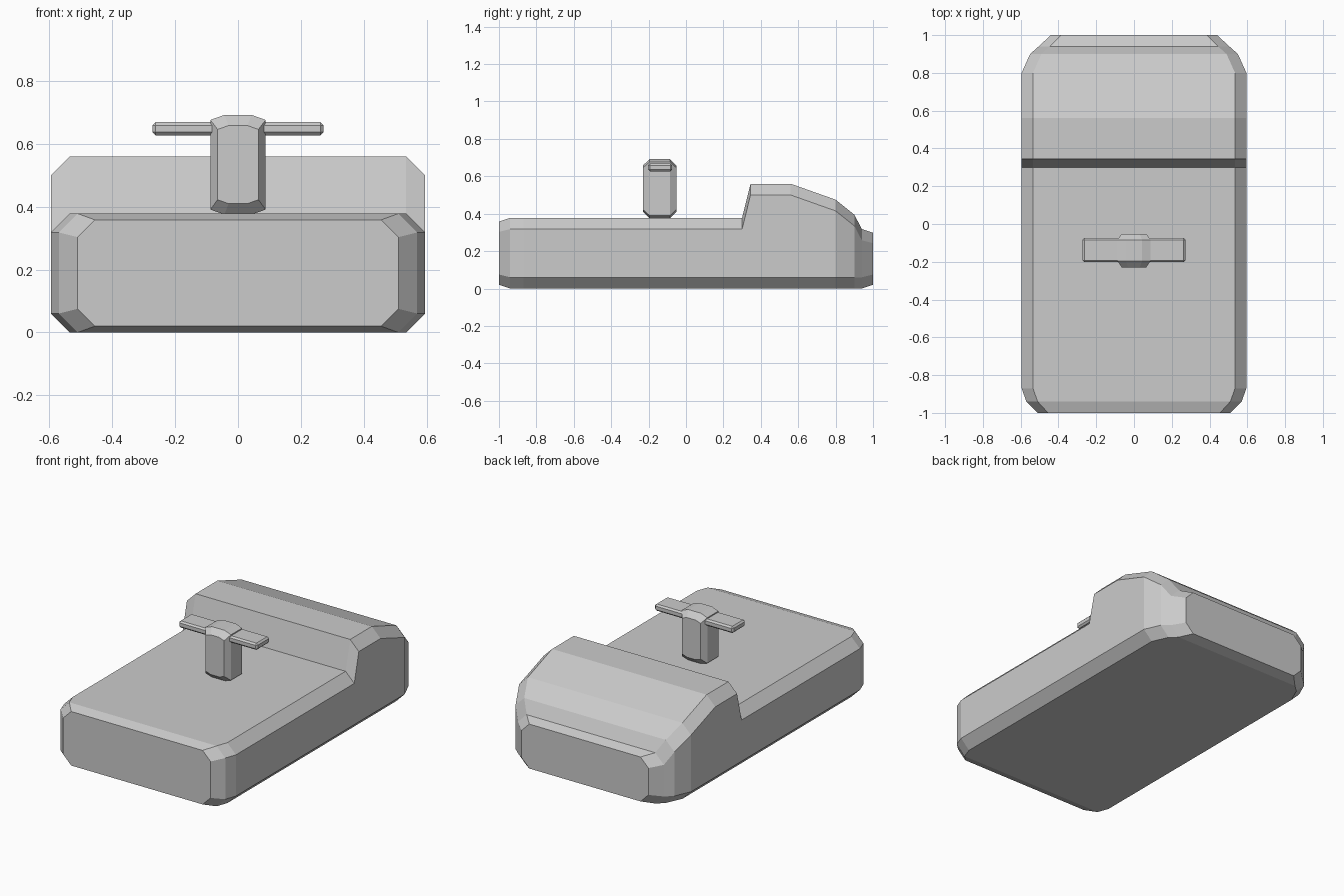
import bpy, bmesh

if "Cube" in bpy.data.objects:
    bpy.data.objects.remove(bpy.data.objects["Cube"])


def loft(name, sections):
    """Skin octagonal sections stacked along y: (y, half width, z low, z high, corner x, corner z)."""
    bm = bmesh.new()
    rings = []
    for y, w, z0, z1, cx, cz in sections:
        right = [(w - cx, z0), (w, z0 + cz), (w, z1 - cz), (w - cx, z1)]
        outline = right + [(-x, z) for x, z in reversed(right)]
        rings.append([bm.verts.new((x, y, z)) for x, z in outline])
    for a, b in zip(rings, rings[1:]):
        for i in range(8):
            j = (i + 1) % 8
            bm.faces.new((a[i], a[j], b[j], b[i]))
    bm.faces.new(rings[0])
    bm.faces.new(rings[-1])
    bmesh.ops.recalc_face_normals(bm, faces=bm.faces)
    return finish(name, bm)


def finish(name, bm):
    mesh = bpy.data.meshes.new(name)
    bm.to_mesh(mesh)
    bm.free()
    obj = bpy.data.objects.new(name, mesh)
    bpy.context.collection.objects.link(obj)
    return obj


# Flat base slab rising into the rear hump
loft("body", [
    (-1.00, 0.51, 0.02, 0.358, 0.055, 0.055),
    (-0.94, 0.57, 0.00, 0.378, 0.060, 0.060),
    (-0.87, 0.595, 0.00, 0.378, 0.060, 0.060),
    (0.30, 0.595, 0.00, 0.378, 0.060, 0.060),
    (0.345, 0.595, 0.00, 0.56, 0.060, 0.060),
    (0.56, 0.595, 0.00, 0.56, 0.060, 0.060),
    (0.80, 0.595, 0.00, 0.475, 0.060, 0.060),
    (0.90, 0.55, 0.00, 0.395, 0.060, 0.060),
    (0.94, 0.505, 0.00, 0.318, 0.060, 0.060),
    (1.00, 0.44, 0.02, 0.298, 0.055, 0.055),
])

# Upright post with chamfered faces
loft("post", [
    (-0.23, 0.065, 0.41, 0.658, 0.035, 0.012),
    (-0.195, 0.088, 0.375, 0.692, 0.045, 0.016),
    (-0.085, 0.088, 0.375, 0.692, 0.045, 0.016),
    (-0.052, 0.065, 0.41, 0.658, 0.035, 0.012),
])

# Thin cross bar through the top of the post
bm = bmesh.new()
bmesh.ops.create_cube(bm, size=1)
for v in bm.verts:
    v.co = (v.co.x * 0.544, v.co.y * 0.128 - 0.138, v.co.z * 0.042 + 0.648)
bmesh.ops.bevel(bm, geom=bm.edges[:], offset=0.01, segments=1, affect='EDGES')
finish("cross_bar", bm)
